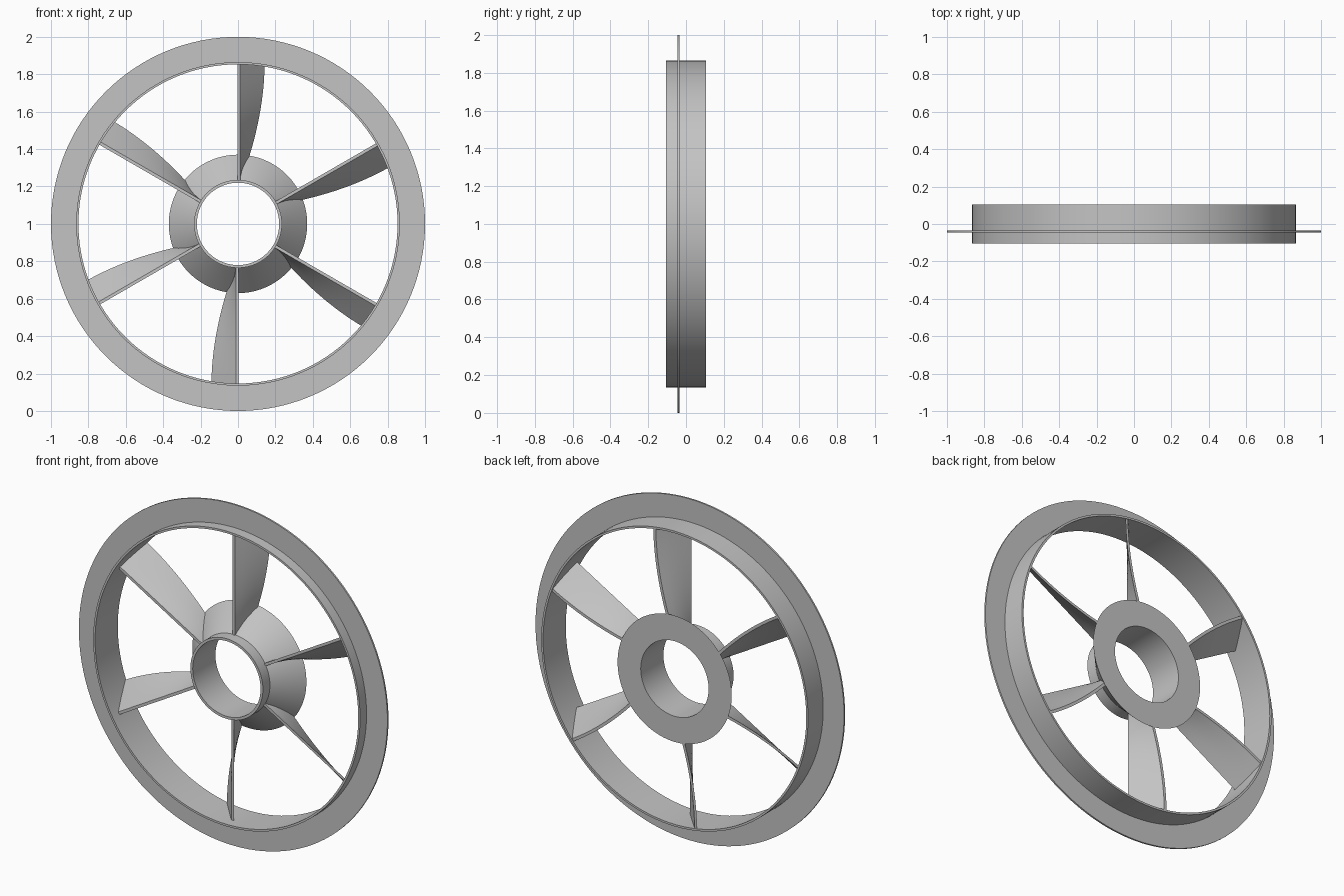
import bpy, bmesh, math
from mathutils import Matrix, Vector

cube = bpy.data.objects.get("Cube")
if cube:
    bpy.data.objects.remove(cube)

CENTRE = Vector((0, 0, 1))
BLADES = 6

grey = bpy.data.materials.new("plain_grey")
grey.use_nodes = True
colour = (0.55, 0.55, 0.55, 1)
grey.diffuse_color = colour
grey.node_tree.nodes["Principled BSDF"].inputs["Base Color"].default_value = colour


def finish(bm, name):
    """Turn a bmesh into a shaded object sitting at the wheel centre."""
    bmesh.ops.recalc_face_normals(bm, faces=bm.faces)
    mesh = bpy.data.meshes.new(name)
    bm.to_mesh(mesh)
    bm.free()
    mesh.materials.append(grey)
    obj = bpy.data.objects.new(name, mesh)
    obj.location = CENTRE
    bpy.context.collection.objects.link(obj)
    bpy.ops.object.select_all(action='DESELECT')
    obj.select_set(True)
    bpy.context.view_layer.objects.active = obj
    bpy.ops.object.shade_smooth_by_angle(angle=math.radians(30))
    return obj


def lathe(name, profile, steps=128):
    """Revolve a closed (radius, y) outline about the y axis."""
    bm = bmesh.new()
    rings = []
    for i in range(steps):
        a = math.tau * i / steps
        rings.append([bm.verts.new((r * math.sin(a), y, r * math.cos(a)))
                      for r, y in profile])
    n = len(profile)
    for i, ring in enumerate(rings):
        nxt = rings[(i + 1) % steps]
        for j in range(n):
            k = (j + 1) % n
            bm.faces.new((ring[j], ring[k], nxt[k], nxt[j]))
    return finish(bm, name)


# Outer band with its thin flange
lathe("rim_with_flange", [
    (0.853, -0.105), (0.865, -0.105), (0.865, -0.045), (1.0, -0.045),
    (1.0, -0.035), (0.865, -0.035), (0.865, 0.105), (0.853, 0.105)])

# Hub: short front collar flaring to a wide back plate
lathe("hub", [
    (0.22, -0.105), (0.235, -0.105), (0.235, -0.04),
    (0.37, 0.105), (0.22, 0.105)])


def blade(name, angle, stations=14, chord=4):
    """Twisted vane whose back edge sweeps sideways towards the tip."""
    root, tip, half = 0.228, 0.859, 0.008
    front, back = -0.045, 0.1
    turn = Matrix.Rotation(angle, 3, 'Y')
    bm = bmesh.new()
    rings = []
    for i in range(stations + 1):
        r = root + (tip - root) * i / stations
        sweep = 0.13 * (1 - ((0.86 - r) / 0.64) ** 1.8)
        line = [(0.004 + sweep * c / chord, front + (back - front) * c / chord)
                for c in range(chord + 1)]
        outline = [(x - half, y) for x, y in line]
        outline += [(x + half, y) for x, y in reversed(line)]
        rings.append([bm.verts.new(turn @ Vector((x, y, math.sqrt(r * r - x * x))))
                      for x, y in outline])
    n = len(rings[0])
    for a, b in zip(rings, rings[1:]):
        for j in range(n):
            k = (j + 1) % n
            bm.faces.new((a[j], a[k], b[k], b[j]))
    # Close root and tip with strips across the thickness
    for ring in (rings[0], rings[-1]):
        for j in range(chord):
            bm.faces.new((ring[j], ring[j + 1], ring[n - 2 - j], ring[n - 1 - j]))
    return finish(bm, name)


for i in range(BLADES):
    blade(f"blade_{i + 1}", math.tau * i / BLADES)
